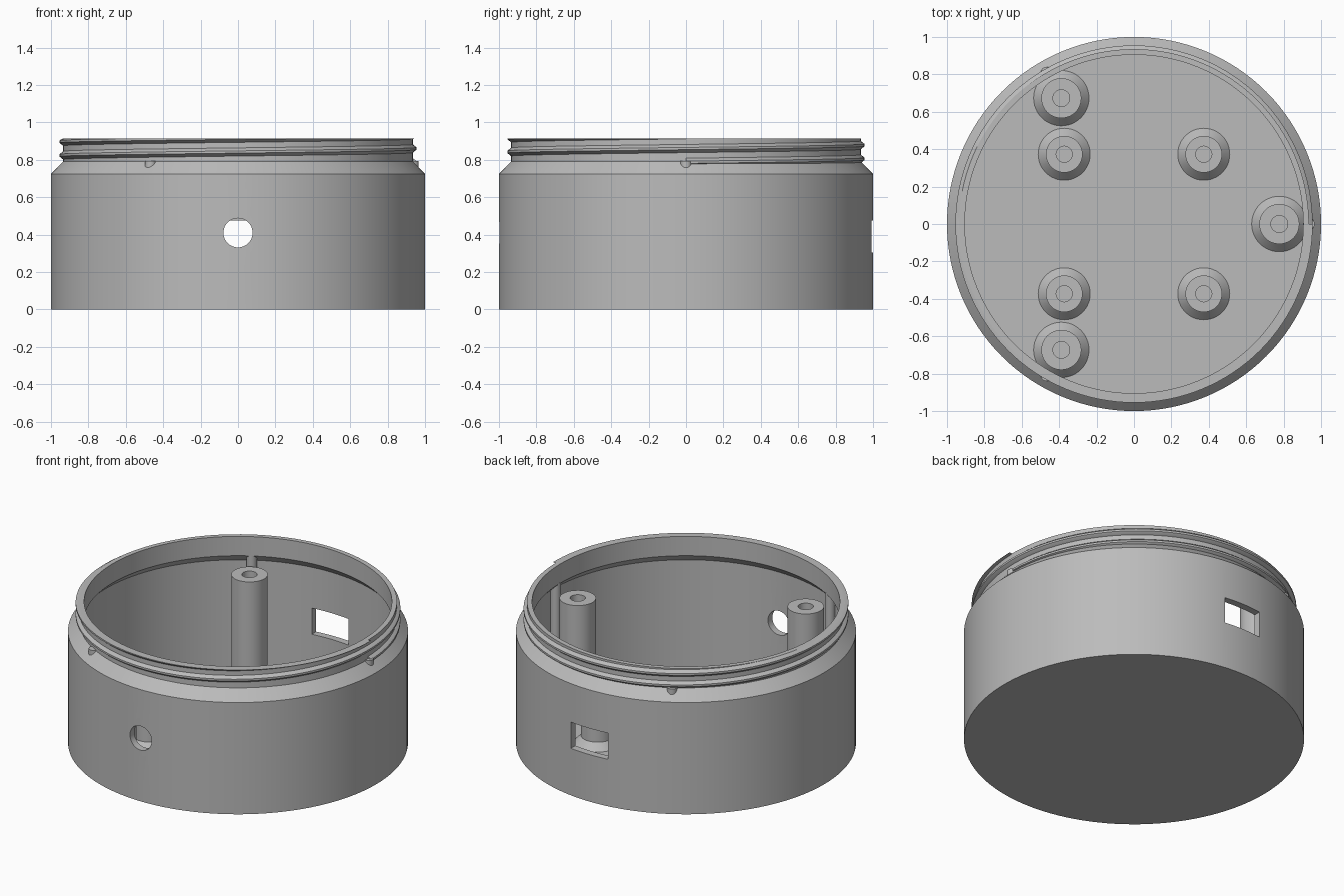
import bpy, bmesh
from math import pi, cos, sin, radians
from mathutils import Matrix

default = bpy.data.objects.get("Cube")
if default:
    bpy.data.objects.remove(default, do_unlink=True)

grey = bpy.data.materials.new("plain grey")
grey.use_nodes = True
GREY = (0.5, 0.5, 0.5, 1)
grey.diffuse_color = GREY
grey.node_tree.nodes["Principled BSDF"].inputs["Base Color"].default_value = GREY

TOP = 0.915
FLOOR = 0.045
NECK = 0.935


def add_object(name, bm, location=(0, 0, 0)):
    bmesh.ops.recalc_face_normals(bm, faces=bm.faces)
    mesh = bpy.data.meshes.new(name)
    bm.to_mesh(mesh)
    bm.free()
    mesh.materials.append(grey)
    obj = bpy.data.objects.new(name, mesh)
    obj.location = location
    bpy.context.collection.objects.link(obj)
    return obj


def activate(obj):
    bpy.ops.object.select_all(action='DESELECT')
    obj.select_set(True)
    bpy.context.view_layer.objects.active = obj


def smooth(obj):
    activate(obj)
    bpy.ops.object.shade_smooth_by_angle(angle=radians(30))


def lathe(name, profile, steps, location=(0, 0, 0)):
    """Spin a (radius, height) profile around z."""
    bm = bmesh.new()
    verts = [bm.verts.new((r, 0, z)) for r, z in profile]
    edges = [bm.edges.new(pair) for pair in zip(verts, verts[1:])]
    bmesh.ops.spin(bm, geom=verts + edges, cent=(0, 0, 0), axis=(0, 0, 1),
                   angle=2 * pi, steps=steps)
    bmesh.ops.remove_doubles(bm, verts=bm.verts, dist=0.0001)
    return add_object(name, bm, location)


def cut(obj, cutter):
    cutter.hide_render = True
    mod = obj.modifiers.new("opening", 'BOOLEAN')
    mod.operation = 'DIFFERENCE'
    mod.solver = 'EXACT'
    mod.object = cutter
    activate(obj)
    bpy.ops.object.modifier_apply(modifier=mod.name)
    bpy.data.objects.remove(cutter, do_unlink=True)


# Cup with sloped shoulder and thinner neck
housing = lathe("housing", [
    (0, 0), (1, 0), (1, 0.725), (NECK, 0.79), (NECK, TOP), (0.905, TOP),
    (0.905, 0.79), (0.955, 0.74), (0.955, FLOOR), (0, FLOOR)], 128)

# Round cable hole in the front wall
bm = bmesh.new()
bmesh.ops.create_cone(bm, cap_ends=True, segments=48, radius1=0.078,
                      radius2=0.078, depth=0.4,
                      matrix=Matrix.Rotation(pi / 2, 4, 'X'))
cut(housing, add_object("hole_cutter", bm, (0, -1, 0.41)))

# Rectangular window in the back wall
bm = bmesh.new()
bmesh.ops.create_cube(bm, size=1, matrix=Matrix.Diagonal((0.265, 0.4, 0.17, 1)))
cut(housing, add_object("window_cutter", bm, (0, 1, 0.39)))
smooth(housing)

# Screw thread: a ridge section swept up a helix, trimmed flush with the rim
PITCH = 0.0735
STEPS = 128
section = [(NECK - 0.01, -0.025), (NECK, -0.022), (0.955, -0.006),
           (0.955, 0.006), (NECK, 0.022), (NECK - 0.01, 0.025)]
bm = bmesh.new()
rings = []
for i in range(2 * STEPS + 1):
    a = 2 * pi * i / STEPS
    mid = 0.787 + PITCH * i / STEPS
    rings.append([bm.verts.new((r * cos(a), r * sin(a),
                                min(max(mid + dz, 0.775), TOP)))
                  for r, dz in section])
for lower, upper in zip(rings, rings[1:]):
    for k in range(len(section)):
        n = (k + 1) % len(section)
        bm.faces.new((lower[k], lower[n], upper[n], upper[k]))
bm.faces.new(rings[0])
bm.faces.new(rings[-1])
bmesh.ops.dissolve_degenerate(bm, dist=0.0001, edges=bm.edges)
smooth(add_object("screw_thread", bm))


def post(name, x, y, radius, height, hole, depth):
    """Screw post with a flared foot and a blind hole."""
    base = FLOOR - 0.005
    smooth(lathe(name, [
        (0, base), (radius + 0.041, base), (radius + 0.041, FLOOR),
        (radius, FLOOR + 0.045), (radius, height), (hole, height),
        (hole, height - depth), (0, height - depth)], 48, (x, y, 0)))


# Four short board posts
for sx in (-1, 1):
    for sy in (-1, 1):
        side = ("right", "left")[sx > 0]
        end = ("front", "back")[sy > 0]
        post(f"board_post_{end}_{side}", sx * 0.373, sy * 0.373,
             0.098, 0.2, 0.043, 0.12)

# Three tall lid posts, each with a slim rod against the wall behind it
for i in range(3):
    a = 2 * pi * i / 3
    post(f"lid_post_{i + 1}", 0.777 * cos(a), 0.777 * sin(a),
         0.107, 0.73, 0.045, 0.3)
    smooth(lathe(f"wall_rod_{i + 1}", [
        (0, FLOOR - 0.005), (0.031, FLOOR - 0.005), (0.031, 0.795), (0, 0.795)],
        24, (0.935 * cos(a), 0.935 * sin(a), 0)))
